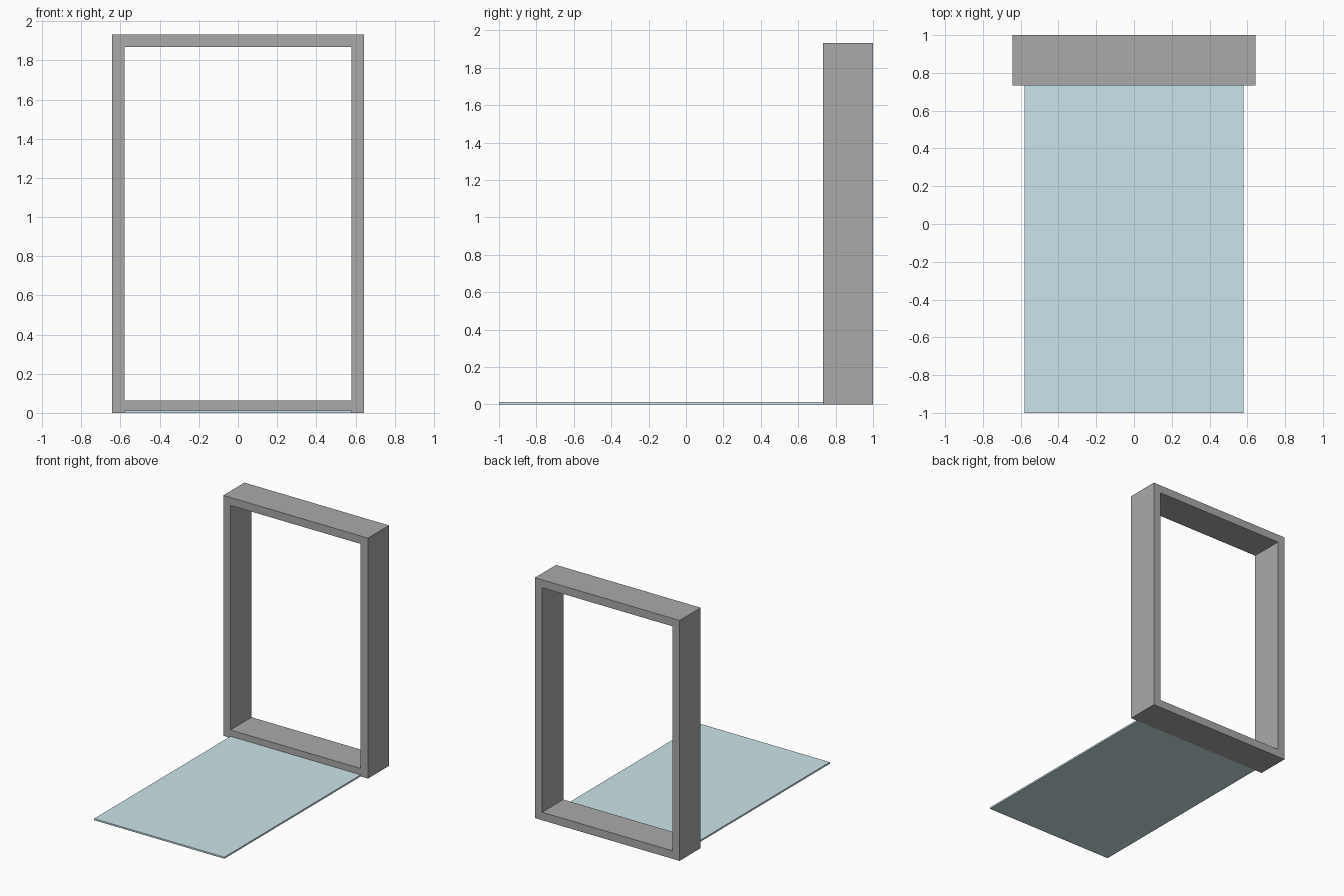
import bpy, bmesh

if "Cube" in bpy.data.objects:
    bpy.data.objects.remove(bpy.data.objects["Cube"])


def colour(obj, name, rgb):
    mat = bpy.data.materials.new(name)
    mat.diffuse_color = (*rgb, 1.0)
    mat.use_nodes = True
    mat.node_tree.nodes["Principled BSDF"].inputs["Base Color"].default_value = mat.diffuse_color
    obj.data.materials.append(mat)


def make_object(name, bm):
    bmesh.ops.recalc_face_normals(bm, faces=bm.faces)
    mesh = bpy.data.meshes.new(name)
    bm.to_mesh(mesh)
    bm.free()
    obj = bpy.data.objects.new(name, mesh)
    bpy.context.collection.objects.link(obj)
    return obj


def rect_loop(bm, half_w, z0, z1, y):
    return [bm.verts.new((x, y, z)) for x, z in
            ((-half_w, z0), (half_w, z0), (half_w, z1), (-half_w, z1))]


HEIGHT, HALF_W, BORDER = 1.933, 0.643, 0.064
Y_FRONT, Y_BACK = 0.732, 1.0
IN_W, IN_H = HALF_W - BORDER, HEIGHT - 2 * BORDER

# Deep rectangular window frame: four loops bridged into a closed ring
bm = bmesh.new()
loops = [rect_loop(bm, HALF_W, 0, HEIGHT, Y_FRONT),
         rect_loop(bm, HALF_W, 0, HEIGHT, Y_BACK),
         rect_loop(bm, IN_W, BORDER, HEIGHT - BORDER, Y_BACK),
         rect_loop(bm, IN_W, BORDER, HEIGHT - BORDER, Y_FRONT)]
for a, b in zip(loops, loops[1:] + loops[:1]):
    for i in range(4):
        j = (i + 1) % 4
        bm.faces.new((a[i], a[j], b[j], b[i]))
frame = make_object("window_frame", bm)
colour(frame, "dark_grey", (0.40, 0.40, 0.40))

# Glass pane, the size of the opening, lying flat with its end under the frame
THICK = 0.013
bm = bmesh.new()
bmesh.ops.create_cube(bm, size=1)
bmesh.ops.scale(bm, vec=(2 * IN_W, IN_H, THICK), verts=bm.verts)
bmesh.ops.translate(bm, vec=(0, -1 + IN_H / 2, THICK / 2), verts=bm.verts)
pane = make_object("glass_pane", bm)
colour(pane, "pale_blue_glass", (0.60, 0.78, 0.82))
